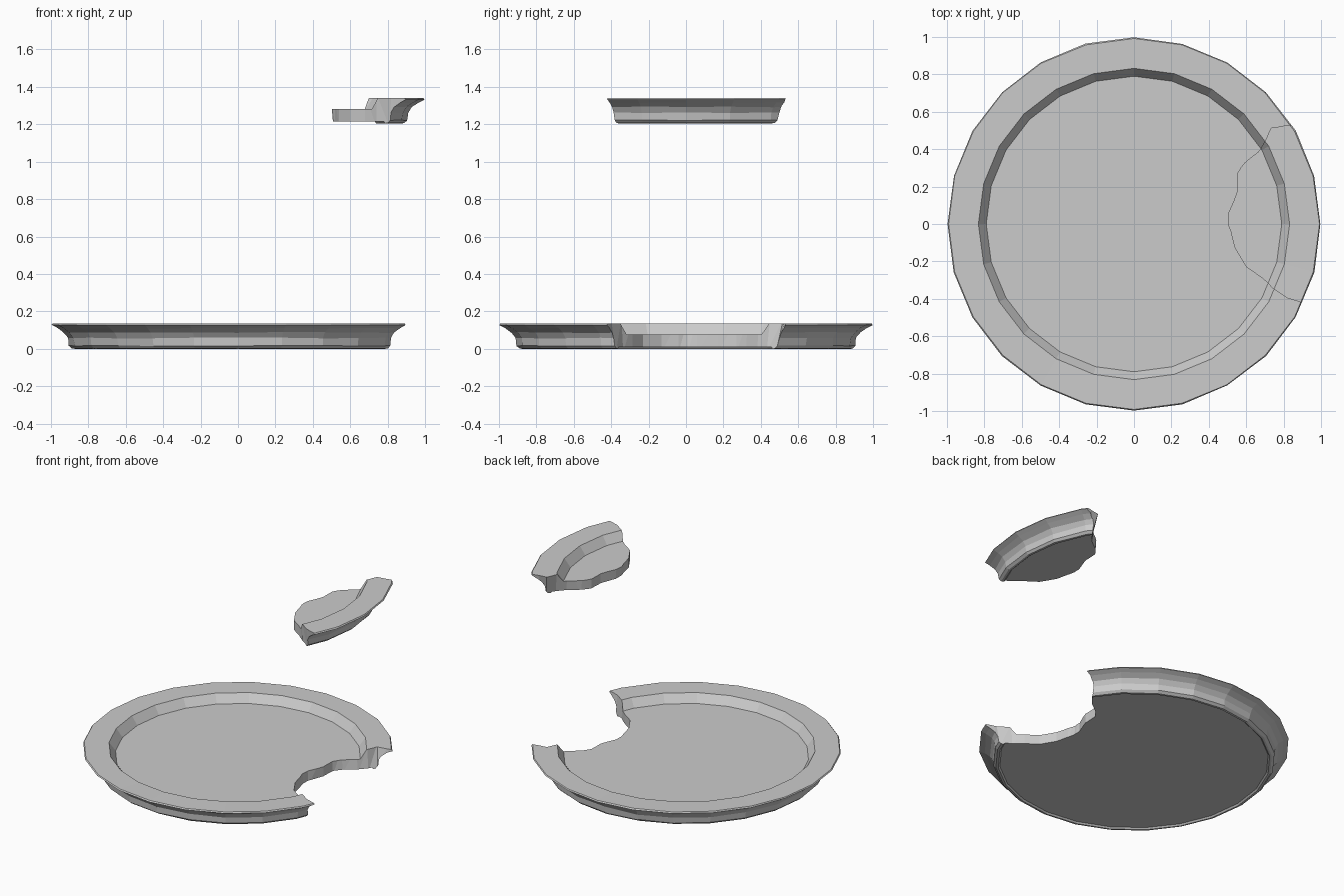
import bpy, bmesh, math, random

if "Cube" in bpy.data.objects:
    bpy.data.objects.remove(bpy.data.objects["Cube"])

SIDES = 24
LIFT = 1.205

# Plate cross-section from underside centre, up the flared wall, to the floor: (radius, z, wobble)
PROFILE = [(0.865, 0.010, 0), (0.875, 0.0, 0), (0.89, 0.001, 0.002), (0.905, 0.015, 0.003),
           (0.912, 0.055, 0.005), (0.932, 0.085, 0.005), (0.965, 0.108, 0.004),
           (0.998, 0.126, 0.002), (0.992, 0.135, 0.001),
           (0.832, 0.135, 0), (0.79, 0.077, 0)]

# Crack line seen from above, with the sideways drift of its lower edge: (x, y, dx, dy)
CRACK = [(1.05, -0.50, -0.02, 0.03), (0.885, -0.42, -0.02, 0.03), (0.82, -0.40, -0.01, 0.025),
         (0.74, -0.345, 0, 0.01), (0.68, -0.285, 0, 0), (0.60, -0.23, 0, 0),
         (0.54, -0.13, 0, 0), (0.515, -0.04, 0.005, 0), (0.495, 0.01, 0.015, 0),
         (0.50, 0.06, 0.01, 0), (0.55, 0.17, 0, 0), (0.55, 0.27, 0.005, 0),
         (0.585, 0.33, 0.01, -0.01), (0.655, 0.39, 0.02, -0.01), (0.70, 0.45, 0.02, -0.02),
         (0.73, 0.52, 0.03, -0.04), (0.80, 0.53, 0.02, -0.02), (0.845, 0.535, 0, -0.01),
         (1.0, 0.63, 0, 0)]


def finish(bm, name):
    bmesh.ops.recalc_face_normals(bm, faces=bm.faces)
    mesh = bpy.data.meshes.new(name)
    bm.to_mesh(mesh)
    bm.free()
    obj = bpy.data.objects.new(name, mesh)
    bpy.context.collection.objects.link(obj)
    return obj


def make_plate(name):
    rng = random.Random(4)
    bm = bmesh.new()
    rings = []
    for r, z, w in PROFILE:
        ring = []
        for i in range(SIDES):
            a = 2 * math.pi * i / SIDES
            rr = r + rng.uniform(-w, w * 0.5)
            ring.append(bm.verts.new((rr * math.cos(a), rr * math.sin(a), z + rng.uniform(0, w))))
        rings.append(ring)
    for lo, hi in zip(rings, rings[1:]):
        for i in range(SIDES):
            j = (i + 1) % SIDES
            bm.faces.new((lo[i], lo[j], hi[j], hi[i]))
    bm.faces.new(rings[0][::-1])
    bm.faces.new(rings[-1])
    return finish(bm, name)


def make_cutter():
    bm = bmesh.new()
    outer = [(1.4, 0.7, 0, 0), (1.4, -0.6, 0, 0)]
    pts = CRACK + outer
    top = [bm.verts.new((x, y, 0.16)) for x, y, dx, dy in pts]
    low = [bm.verts.new((x + dx, y + dy, -0.02)) for x, y, dx, dy in pts]
    for i in range(len(pts)):
        j = (i + 1) % len(pts)
        bm.faces.new((low[i], low[j], top[j]))
        bm.faces.new((low[i], top[j], top[i]))
    bm.faces.new(top)
    bm.faces.new(low[::-1])
    return finish(bm, "crack_cutter")


def cut(obj, cutter, operation):
    mod = obj.modifiers.new("crack", 'BOOLEAN')
    mod.operation = operation
    mod.solver = 'EXACT'
    mod.object = cutter
    bpy.context.view_layer.objects.active = obj
    bpy.ops.object.modifier_apply(modifier=mod.name)


# Split one plate into the main body and the loose shard
cutter = make_cutter()
plate = make_plate("broken_plate")
shard = make_plate("plate_shard")
cut(plate, cutter, 'DIFFERENCE')
cut(shard, cutter, 'INTERSECT')
bpy.data.objects.remove(cutter)

# Shard floats above its gap
shard.location.z = LIFT
